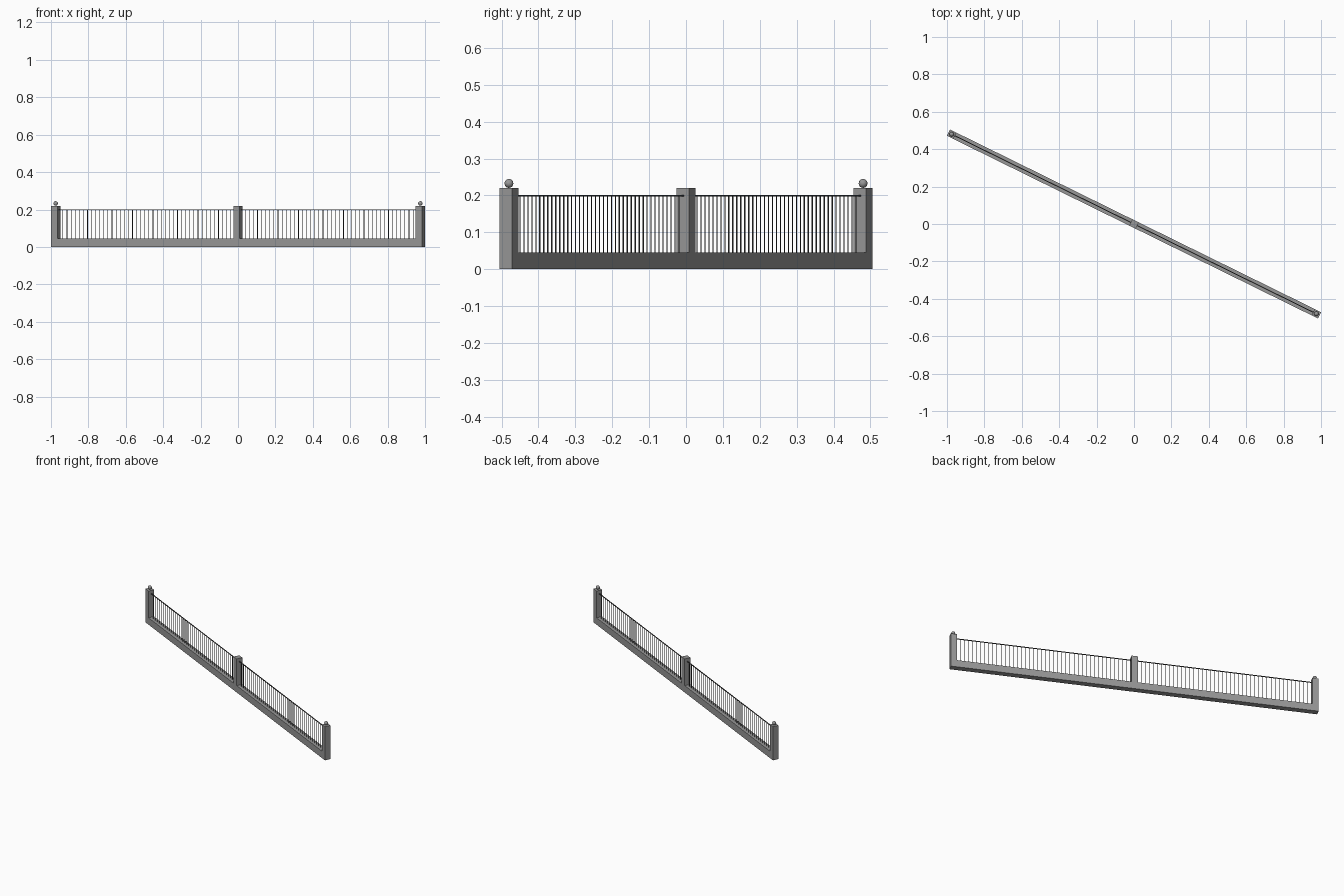
import bpy, math
from mathutils import Matrix

if "Cube" in bpy.data.objects:
    bpy.data.objects.remove(bpy.data.objects["Cube"])

ANGLE = math.atan2(-0.48, 0.975)
ROT = Matrix.Rotation(ANGLE, 4, 'Z')
W = 0.0377            # wall and post thickness
L = 2.211             # total length
END = L / 2 - W / 2   # end post centre
BASE, POST, RAIL = 0.045, 0.22, 0.199


def material(name, v):
    m = bpy.data.materials.new(name)
    m.diffuse_color = (v, v, v, 1)
    m.use_nodes = True
    m.node_tree.nodes["Principled BSDF"].inputs["Base Color"].default_value = m.diffuse_color
    return m


STONE = material("stone", 0.31)
IRON = material("dark_iron", 0.07)


def place(o, name, mat):
    o.name = name
    o.data.materials.append(mat)
    o.matrix_world = ROT @ o.matrix_basis
    return o


def box(name, mat, x, sx, sy, z0, z1):
    bpy.ops.mesh.primitive_cube_add(size=1, location=(x, 0, (z0 + z1) / 2))
    o = bpy.context.object
    o.data.transform(Matrix.Diagonal((sx, sy, z1 - z0, 1)))
    return place(o, name, mat)


# low wall
box("base_wall", STONE, 0, L - 2 * W, W, 0, BASE)

# posts
box("left_post", STONE, -END, W, W, 0, POST)
box("right_post", STONE, END, W, W, 0, POST)
box("middle_post", STONE, 0, W, W, BASE, POST)

# ball finials on the end posts
for side, x in (("left", -END), ("right", END)):
    bpy.ops.mesh.primitive_uv_sphere_add(segments=20, ring_count=12, radius=0.012,
                                         location=(x, 0, 0.2325))
    place(bpy.context.object, side + "_ball_finial", STONE)
    bpy.ops.object.shade_smooth()

# railing panels: top rail and evenly spaced bars
N = 42
start, stop = W / 2, END - W / 2
step = (stop - start) / (N + 1)
for side, s in (("left", -1), ("right", 1)):
    box(side + "_top_rail", IRON, s * (start + stop) / 2, stop - start, 0.005, RAIL - 0.002, RAIL + 0.002)
    first = start + step if s > 0 else -stop + step
    bars = box(side + "_bars", IRON, first, 0.0024, 0.0024, BASE, RAIL - 0.002)
    arr = bars.modifiers.new("repeat", 'ARRAY')
    arr.count = N
    arr.use_relative_offset = False
    arr.use_constant_offset = True
    arr.constant_offset_displace = (step, 0, 0)
